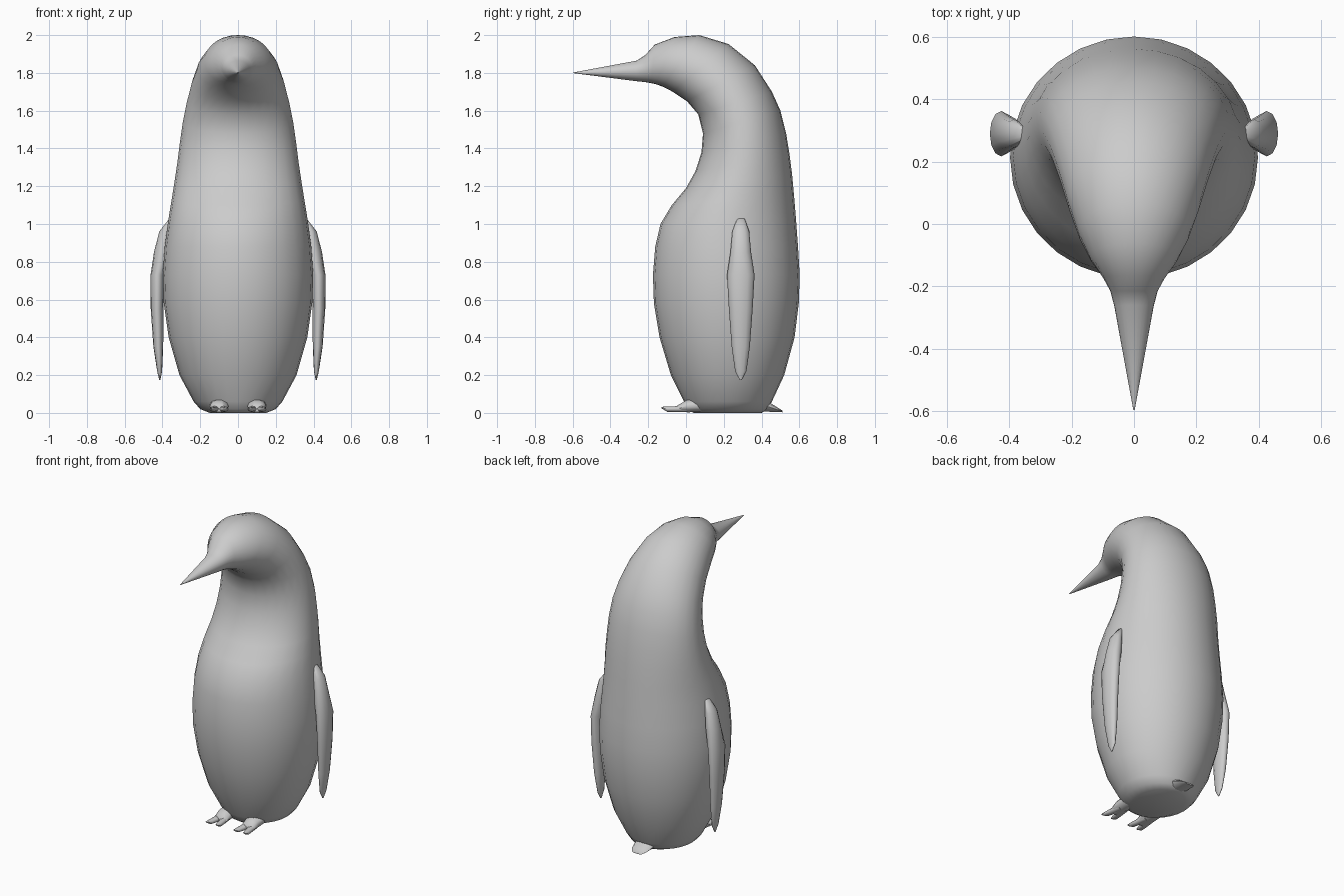
import bpy, bmesh
from math import sin, cos, pi
from mathutils import Vector


def loft(name, rings, segs, mirror=False, angle=60):
    """Skin elliptical rings given as (centre, half-axis u, half-axis v)."""
    bm = bmesh.new()
    loops = []
    for c, u, v in rings:
        c, u, v = Vector(c), Vector(u), Vector(v)
        loops.append([bm.verts.new(c + u * cos(2 * pi * i / segs) + v * sin(2 * pi * i / segs))
                      for i in range(segs)])
    for a, b in zip(loops, loops[1:]):
        for i in range(segs):
            j = (i + 1) % segs
            bm.faces.new((a[i], a[j], b[j], b[i]))
    bm.faces.new(loops[0][::-1])
    bm.faces.new(loops[-1])
    bmesh.ops.recalc_face_normals(bm, faces=bm.faces)
    mesh = bpy.data.meshes.new(name)
    bm.to_mesh(mesh)
    bm.free()
    ob = bpy.data.objects.new(name, mesh)
    bpy.context.collection.objects.link(ob)
    bpy.context.view_layer.objects.active = ob
    ob.select_set(True)
    bpy.ops.object.shade_smooth_by_angle(angle=angle * pi / 180)
    ob.select_set(False)
    if mirror:
        ob.modifiers.new("Mirror", 'MIRROR')
    return ob


# Body, head and beak in one skin: front y, front z, back y, back z, half width
body = [
    (0.04, 0.00, 0.40, 0.00, 0.15),
    (0.01, 0.02, 0.435, 0.02, 0.20),
    (-0.01, 0.06, 0.455, 0.06, 0.235),
    (-0.08, 0.20, 0.52, 0.20, 0.31),
    (-0.14, 0.40, 0.575, 0.40, 0.367),
    (-0.17, 0.58, 0.597, 0.58, 0.393),
    (-0.175, 0.73, 0.602, 0.73, 0.398),
    (-0.163, 0.88, 0.593, 0.88, 0.388),
    (-0.135, 1.00, 0.582, 1.03, 0.37),
    (-0.075, 1.10, 0.572, 1.15, 0.352),
    (0.00, 1.19, 0.562, 1.26, 0.336),
    (0.05, 1.28, 0.548, 1.37, 0.321),
    (0.082, 1.38, 0.53, 1.48, 0.308),
    (0.09, 1.48, 0.50, 1.60, 0.292),
    (0.065, 1.58, 0.455, 1.70, 0.272),
    (0.005, 1.65, 0.365, 1.84, 0.245),
    (-0.07, 1.70, 0.225, 1.953, 0.213),
    (-0.125, 1.728, 0.07, 2.00, 0.178),
    (-0.16, 1.74, -0.06, 1.99, 0.14),
    (-0.185, 1.746, -0.165, 1.95, 0.098),
    (-0.215, 1.751, -0.215, 1.895, 0.076),
    (-0.27, 1.757, -0.26, 1.865, 0.063),
    (-0.598, 1.799, -0.598, 1.802, 0.002),
]
loft("body", [((0, (y0 + y1) / 2, (z0 + z1) / 2), (w, 0, 0),
               (0, (y1 - y0) / 2, (z1 - z0) / 2)) for y0, z0, y1, z1, w in body], 28)

# Flippers: z, centre x, half thickness, half breadth
flipper = [
    (1.03, 0.355, 0.008, 0.02),
    (0.96, 0.385, 0.032, 0.045),
    (0.85, 0.402, 0.043, 0.055),
    (0.73, 0.426, 0.037, 0.073),
    (0.55, 0.428, 0.034, 0.063),
    (0.35, 0.422, 0.026, 0.048),
    (0.22, 0.415, 0.013, 0.03),
    (0.175, 0.414, 0.003, 0.006),
]
loft("flipper", [((x, 0.29, z), (hx, 0, 0), (0, hy, 0)) for z, x, hx, hy in flipper], 12, True)

# Feet: an ankle with two splayed toes on each side
loft("ankle", [((0.10, y, z), (w, 0, 0), (0, 0, h)) for y, z, w, h in
               [(0.10, 0.045, 0.05, 0.04), (0.0, 0.035, 0.05, 0.033),
                (-0.05, 0.02, 0.045, 0.017)]], 10, True)
for side, label in ((-1, "inner_toe"), (1, "outer_toe")):
    loft(label, [((0.10 + side * dx, y, z), (w, 0, 0), (0, 0, h)) for dx, y, z, w, h in
                 [(0.015, 0.02, 0.025, 0.025, 0.022), (0.026, -0.06, 0.02, 0.022, 0.015),
                  (0.032, -0.10, 0.02, 0.018, 0.014), (0.036, -0.13, 0.028, 0.008, 0.004)]],
         8, True)

# Tail: short blunt wedge
loft("tail", [((0, y, z), (w, 0, 0), (0, 0, h)) for y, z, w, h in
              [(0.36, 0.05, 0.08, 0.045), (0.43, 0.035, 0.065, 0.03),
               (0.48, 0.018, 0.055, 0.014), (0.51, 0.008, 0.035, 0.005)]], 10)
